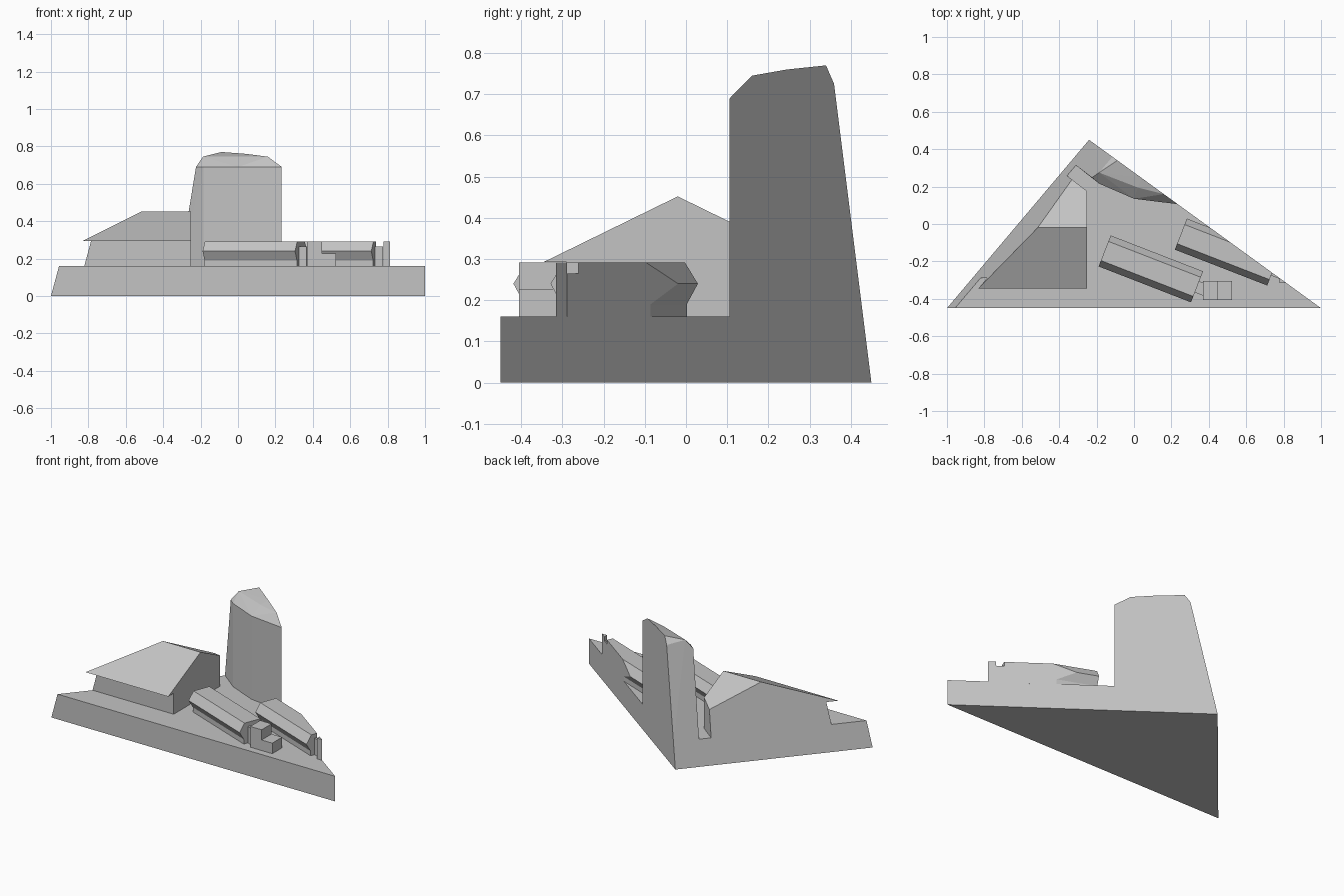
import bpy, bmesh, math
from mathutils import Vector

if "Cube" in bpy.data.objects:
    bpy.data.objects.remove(bpy.data.objects["Cube"])

stone = bpy.data.materials.new("light_grey")
stone.diffuse_color = (0.55, 0.55, 0.55, 1)
stone.use_nodes = True
stone.node_tree.nodes["Principled BSDF"].inputs["Base Color"].default_value = stone.diffuse_color

# The three-sided plot: a leaning back-left face and an upright back-right face
SIDES = [((-1, -.45, 0), (-1, .844, .27)), ((1, -.45, 0), (.9, 1.24, 0))]
DECK = .16


def left_x(y, z):
    return -1 + .844 * (y + .45) + .27 * z


def right_x(y):
    return 1 - (y + .45) * 1.378


def back_corner(z):
    y = .45 - .125 * z
    return (right_x(y), y, z)


def solid(name, points, cuts=()):
    """Convex solid around points, trimmed by planes (point, outward normal)."""
    bm = bmesh.new()
    for p in points:
        bm.verts.new(p)
    res = bmesh.ops.convex_hull(bm, input=bm.verts[:])
    loose = [v for v in bm.verts if not v.link_faces]
    bmesh.ops.delete(bm, geom=loose, context='VERTS')
    bmesh.ops.dissolve_limit(bm, angle_limit=.01, verts=bm.verts[:], edges=bm.edges[:])
    for co, no in cuts:
        bmesh.ops.bisect_plane(bm, geom=bm.verts[:] + bm.edges[:] + bm.faces[:], dist=1e-5,
                               plane_co=co, plane_no=Vector(no).normalized(), clear_outer=True)
        bmesh.ops.holes_fill(bm, edges=[e for e in bm.edges if e.is_boundary], sides=0)
    bmesh.ops.recalc_face_normals(bm, faces=bm.faces[:])
    me = bpy.data.meshes.new(name)
    bm.to_mesh(me)
    bm.free()
    me.materials.append(stone)
    ob = bpy.data.objects.new(name, me)
    bpy.context.collection.objects.link(ob)
    return ob


def extrude(xy, z0, z1):
    return [(x, y, z) for x, y in xy for z in (z0, z1)]


def box(x0, x1, y0, y1, z0, z1):
    return extrude([(x0, y0), (x1, y0), (x1, y1), (x0, y1)], z0, z1)


# Base slab
solid("base_slab", [(left_x(-.45, z), -.45, z) for z in (0, DECK)]
      + [(1, -.45, z) for z in (0, DECK)] + [back_corner(z) for z in (0, DECK)])

# House: walls and gabled roof, with a diagonal back wall
back_wall = ((-.25, .175, 0), (.085, .11, 0))
solid("house_walls", box(-1.2, -.25, -.29, .29, DECK - .01, .293), SIDES[:1] + [back_wall])
solid("house_roof", [(x, y, z) for x in (-1.2, -.25)
                     for y, z in ((-.345, .293), (-.02, .452), (.305, .293))],
      SIDES[:1] + [back_wall])

# Tower: bowed front wall, bevelled crown rising to the back corner
bow = [(-.185, .215), (0, .135), (right_x(.106), .106)]
crown = [(left_x(.275, .745), .275, .745), (.02, .195, .745), (right_x(.16), .16, .745),
         (right_x(.245), .245, .76), (right_x(.34), .34, .77), back_corner(.725)]
low = DECK - .005
solid("tower", extrude(bow, low, .69) + crown
      + [(left_x(.248, .69), .248, .69), (left_x(.315, low), .315, low), back_corner(low)])


# Two matching carriages, each with a coupling and a stepped buffer block
def carriage(tag, cx, cy):
    u, n = Vector((.932, -.362, 0)), Vector((.362, .932, 0))

    def at(a, b, z):
        return Vector((cx, cy, z)) + u * a + n * b

    upper = [(.055, .292), (.089, .24), (.06, .19)]
    L = .265
    solid("carriage_body_" + tag,
          [at(a, s * w, z) for a in (-L, L) for s in (-1, 1) for w, z in upper], SIDES)
    solid("carriage_skirt_" + tag,
          [at(a, s * .06, z) for a in (-L, L) for s in (-1, 1) for z in (DECK - .005, .19)], SIDES)
    solid("coupling_" + tag,
          [at(a, s * .032, z) for a in (.25, .31) for s in (-1, 1) for z in (DECK - .005, .265)],
          SIDES)
    x, y = cx + .28, cy - .165
    solid("buffer_tall_" + tag, box(x, x + .08, y, y + .1, DECK - .005, .292), SIDES)
    solid("buffer_step_" + tag, box(x + .08, x + .155, y, y + .1, DECK - .005, .227), SIDES)


carriage("front", .09, -.24)
carriage("rear", .4975, -.15)
